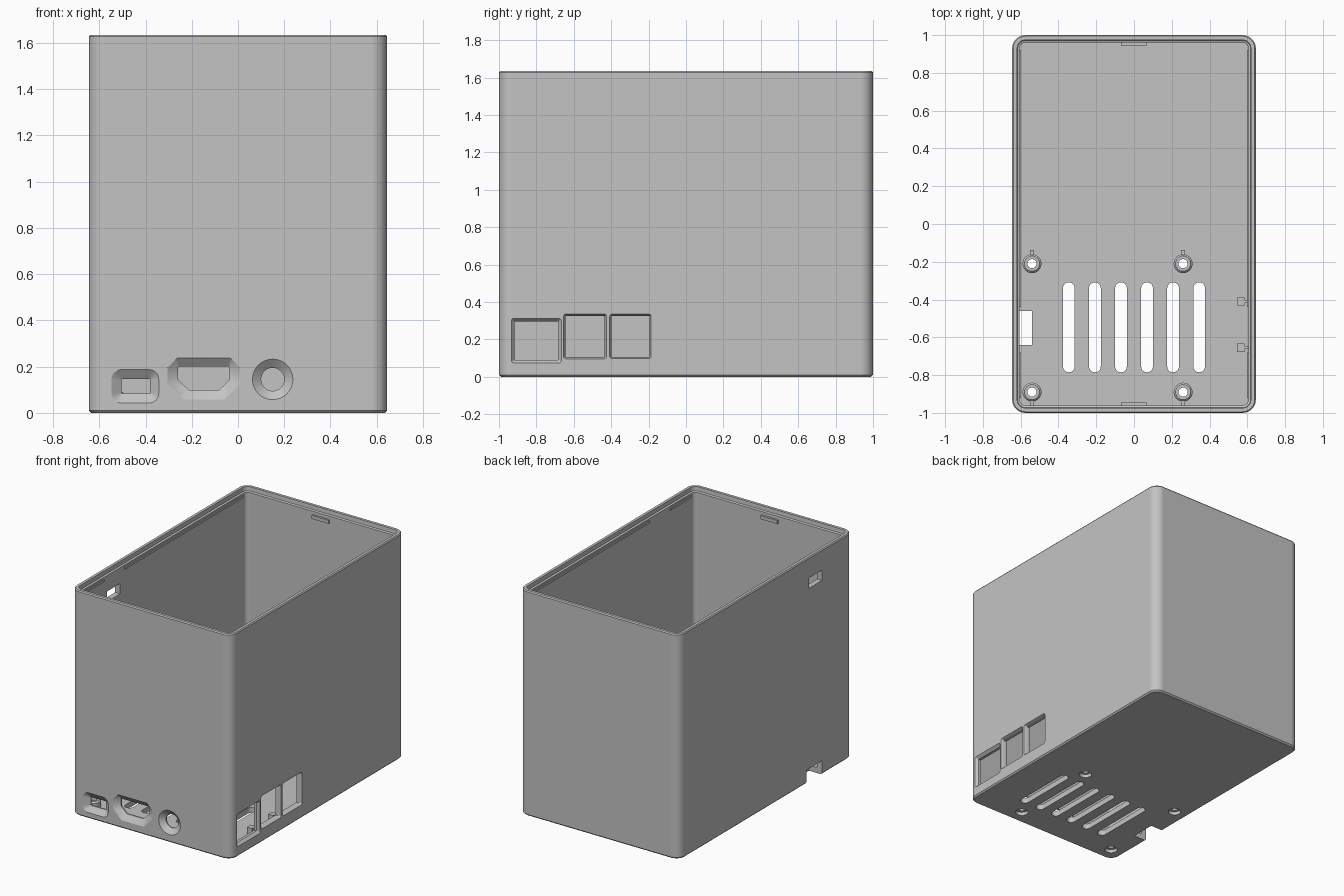
import bpy, bmesh, math

old = bpy.data.objects.get("Cube")
if old:
    bpy.data.objects.remove(old, do_unlink=True)

grey = bpy.data.materials.new("matte grey plastic")
grey.use_nodes = True
COLOUR = (0.55, 0.55, 0.55, 1)
grey.diffuse_color = COLOUR
grey.node_tree.nodes["Principled BSDF"].inputs["Base Color"].default_value = COLOUR


def rounded(cu, cv, hu, hv, radii, segs=6):
    """Rectangle outline with rounded corners; segs=1 gives chamfers."""
    if not isinstance(radii, tuple):
        radii = (radii,) * 4
    points = []
    for k, (su, sv) in enumerate(((1, 1), (-1, 1), (-1, -1), (1, -1))):
        r = radii[k]
        for i in range(segs + 1):
            a = math.pi / 2 * (k + i / segs)
            points.append((cu + su * (hu - r) + r * math.cos(a),
                           cv + sv * (hv - r) + r * math.sin(a)))
    return points


def circle(cu, cv, r, n=32):
    return [(cu + r * math.cos(math.tau * i / n), cv + r * math.sin(math.tau * i / n))
            for i in range(n)]


# Directions in which a section is stacked
def upward(u, v, d): return (u, v, d)
def into_front(u, v, d): return (u, -1 + d, v)
def into_side(u, v, d): return (0.645 - d, u, v)


def loft(name, rings, place=upward, loop=False):
    """Solid through a stack of (outline, depth) sections; loop makes a tube."""
    bm = bmesh.new()
    rows = [[bm.verts.new(place(u, v, d)) for u, v in pts] for pts, d in rings]
    n = len(rows[0])
    pairs = list(zip(rows, rows[1:]))
    if loop:
        pairs.append((rows[-1], rows[0]))
    else:
        bm.faces.new(rows[0])
        bm.faces.new(rows[-1])
    for a, b in pairs:
        for i in range(n):
            j = (i + 1) % n
            bm.faces.new((a[i], a[j], b[j], b[i]))
    bmesh.ops.recalc_face_normals(bm, faces=bm.faces)
    mesh = bpy.data.meshes.new(name)
    bm.to_mesh(mesh)
    bm.free()
    mesh.materials.append(grey)
    obj = bpy.data.objects.new(name, mesh)
    bpy.context.collection.objects.link(obj)
    return obj


def box(name, x, y, z):
    def rect(): return [(x[0], y[0]), (x[1], y[0]), (x[1], y[1]), (x[0], y[1])]
    return loft(name, [(rect(), z[0]), (rect(), z[1])])


def activate(obj):
    bpy.ops.object.select_all(action="DESELECT")
    obj.select_set(True)
    bpy.context.view_layer.objects.active = obj


def smooth(obj):
    activate(obj)
    bpy.ops.object.shade_smooth_by_angle(angle=math.radians(30))
    obj.modifiers.new("even shading", "WEIGHTED_NORMAL").keep_sharp = True


# Open-topped case: up the outside, over the rim, down the inside
TOP, FLOOR = 1.635, 0.04
shell = [(0.01, 0), (0, 0.01), (0, TOP - 0.008), (0.006, TOP), (0.026, TOP),
         (0.028, TOP - 0.03), (0.04, TOP - 0.035), (0.04, FLOOR)]
case = loft("case", [(rounded(0, 0, 0.645 - t, 1 - t, 0.07 - t), z) for t, z in shell])

cutters = []


def cut(rings, place=upward):
    cutters.append(loft("cutter", rings, place))


def funnel(wide, narrow, place, depth=0.03):
    cut([(wide, -0.002), (narrow, depth), (narrow, 0.1)], place)


# Front sockets
funnel(rounded(-0.445, 0.115, 0.105, 0.075, 0.045),
       rounded(-0.442, 0.115, 0.062, 0.031, 0.004), into_front)
funnel(rounded(-0.148, 0.148, 0.16, 0.092, (0.045, 0.045, 0.07, 0.07), 1),
       rounded(-0.148, 0.15, 0.112, 0.05, (0.003, 0.003, 0.045, 0.045), 1), into_front)
funnel(circle(0.15, 0.145, 0.09), circle(0.15, 0.145, 0.05), into_front)

# Side sockets: (centre y, centre z, half width, half height, bevel)
for y, z, w, h, b in ((-0.8, 0.193, 0.117, 0.103, 0.018),
                      (-0.54, 0.216, 0.105, 0.11, 0.011),
                      (-0.297, 0.216, 0.102, 0.11, 0.01)):
    funnel(rounded(y, z, w + b, h + b, 0.014, 3), rounded(y, z, w, h, 0.003, 3),
           into_side, 0.02)

# Floor vents
for i in range(6):
    slot = rounded(-0.345 + 0.138 * i, -0.547, 0.031, 0.238, 0.0305, 8)
    cut([(slot, -0.1), (slot, 0.1)])

# Screw holes with counterbores below
posts = [(x, y) for x in (-0.54, 0.26) for y in (-0.89, -0.21)]
for x, y in posts:
    cut([(circle(x, y, 0.043), -0.05), (circle(x, y, 0.043), 0.025),
         (circle(x, y, 0.024), 0.026), (circle(x, y, 0.024), 0.1)])

# Card notch at the bottom and cable window near the top
cutters.append(box("cutter", (-0.7, -0.54), (-0.64, -0.46), (-0.1, 0.1)))
cutters.append(box("cutter", (-0.7, -0.56), (-0.64, -0.49), (1.41, 1.485)))

for c in cutters:
    mod = case.modifiers.new("cut", "BOOLEAN")
    mod.operation, mod.solver, mod.object = "DIFFERENCE", "EXACT", c
    activate(case)
    bpy.ops.object.modifier_apply(modifier=mod.name)
    bpy.data.objects.remove(c, do_unlink=True)
smooth(case)

# Hollow board standoffs, each with a small fin
for x, y in posts:
    standoff = loft("standoff", [(circle(x, y, r), z) for r, z in (
        (0.05, 0.035), (0.05, 0.08), (0.04, 0.09), (0.024, 0.09), (0.024, 0.035))], loop=True)
    smooth(standoff)
    s = 1 if y > -0.5 else -1
    ends = sorted((y + s * 0.045, y + s * 0.072))
    box("standoff_fin", (x - 0.01, x + 0.01), ends, (0.035, 0.085))

# Board supports beside the side sockets
for y in (-0.41, -0.655):
    box("board_support", (0.545, 0.585), (y - 0.022, y + 0.022), (0.035, 0.095))
    box("support_web", (0.585, 0.607), (y - 0.008, y + 0.008), (0.035, 0.095))

# Snap beads under the rim on both long walls, and lid catches on the ends
for s in (-1, 1):
    wall = sorted((s * 0.598, s * 0.61))
    for span in ((-0.92, -0.68), (-0.44, 0.92)):
        box("snap_bead", wall, span, (1.572, 1.588))
    box("lid_catch", (-0.07, 0.065), sorted((s * 0.946, s * 0.965)), (1.55, 1.575))
